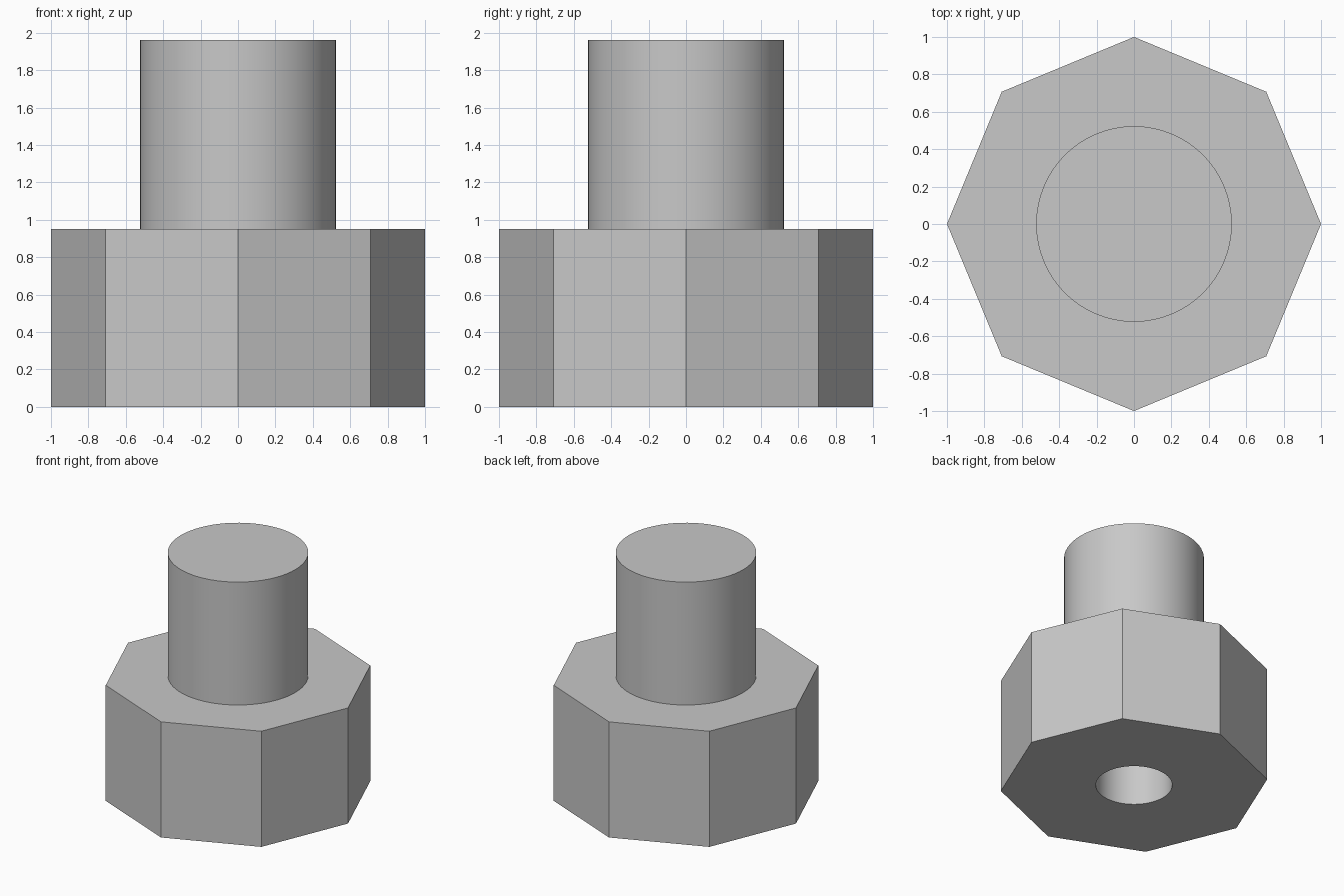
import bpy
import bmesh
from math import radians
from mathutils import Matrix

cube = bpy.data.objects.get("Cube")
if cube:
    bpy.data.objects.remove(cube, do_unlink=True)

BASE_TOP, TOP = 0.95, 1.96
OUTER, SLEEVE, BORE = 1.0, 0.523, 0.286
ROUND = 64

# Plain grey metal
grey = bpy.data.materials.new("grey_metal")
grey.use_nodes = True
colour = (0.58, 0.58, 0.58, 1)
grey.diffuse_color = colour
grey.node_tree.nodes["Principled BSDF"].inputs["Base Color"].default_value = colour

bm = bmesh.new()


def ring(radius, z, sides):
    """Return the edges of a horizontal ring."""
    verts = bmesh.ops.create_circle(bm, segments=sides, radius=radius,
                                    matrix=Matrix.Translation((0, 0, z)))["verts"]
    return list({e for v in verts for e in v.link_edges})


def wall(a, b):
    bmesh.ops.bridge_loops(bm, edges=a + b)


def flat_ring(a, b):
    bmesh.ops.triangle_fill(bm, edges=a + b, use_beauty=True, normal=(0, 0, 1))


# Rings of the octagonal base, round sleeve and through bore
base_low = ring(OUTER, 0, 8)
base_high = ring(OUTER, BASE_TOP, 8)
sleeve_low = ring(SLEEVE, BASE_TOP, ROUND)
sleeve_high = ring(SLEEVE, TOP, ROUND)
bore_low = ring(BORE, 0, ROUND)
bore_high = ring(BORE, TOP, ROUND)

# Upright walls and the flat faces between them
wall(base_low, base_high)
wall(sleeve_low, sleeve_high)
wall(bore_low, bore_high)
wall(sleeve_high, bore_high)
flat_ring(base_high, sleeve_low)
flat_ring(base_low, bore_low)
bmesh.ops.recalc_face_normals(bm, faces=bm.faces[:])

mesh = bpy.data.meshes.new("octagonal_sleeve_nut")
bm.to_mesh(mesh)
bm.free()
mesh.materials.append(grey)
nut = bpy.data.objects.new("octagonal_sleeve_nut", mesh)
bpy.context.collection.objects.link(nut)

# Smooth cylinders with crisp corners
bpy.ops.object.select_all(action="DESELECT")
nut.select_set(True)
bpy.context.view_layer.objects.active = nut
bpy.ops.object.shade_smooth_by_angle(angle=radians(30))
